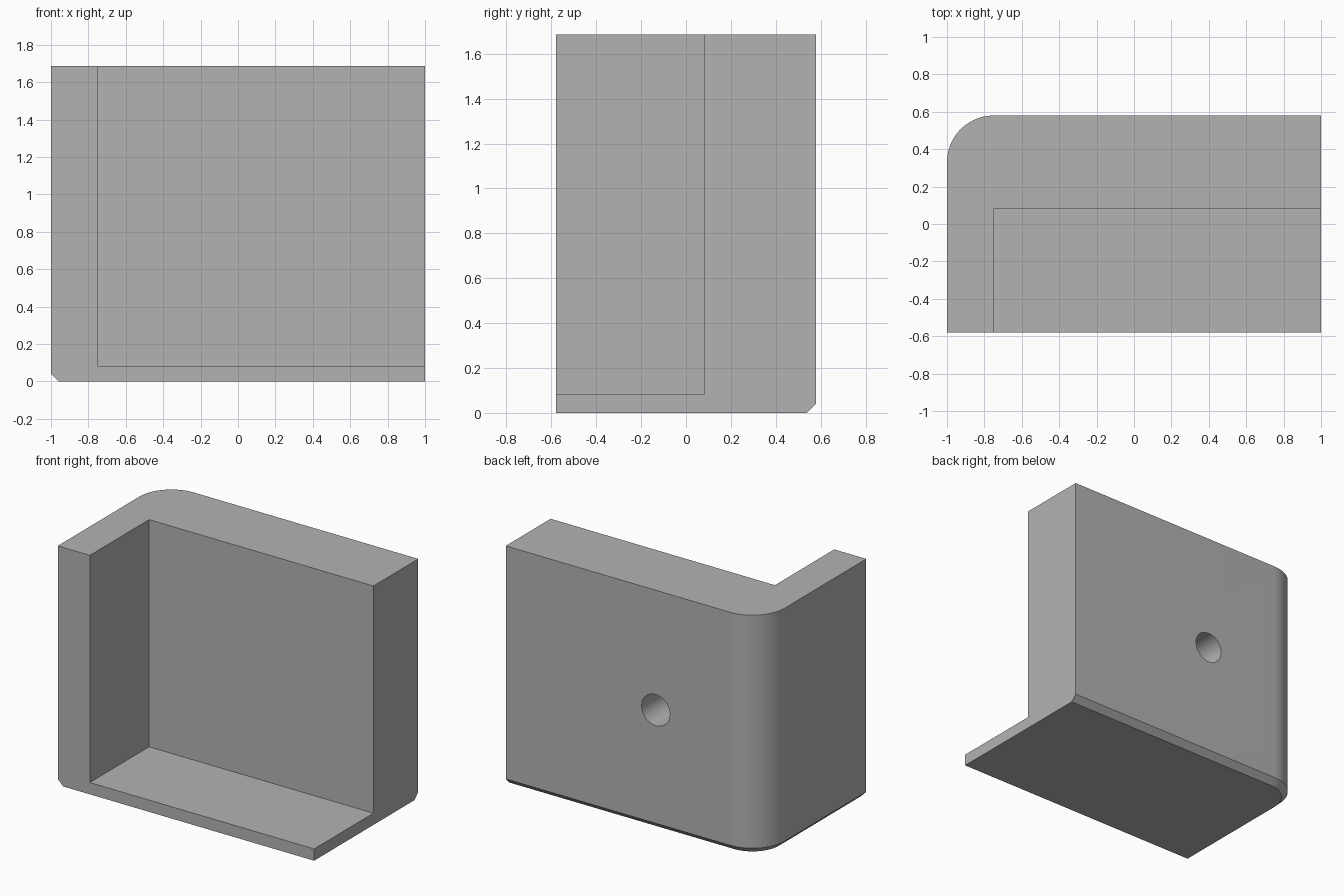
import bpy
import bmesh
import math
from mathutils import Matrix

cube = bpy.data.objects.get("Cube")
if cube:
    bpy.data.objects.remove(cube, do_unlink=True)

HALF_X, HALF_Y, HEIGHT = 1.0, 0.58, 1.685
SIDE_WALL, BACK_WALL, FLOOR = 0.25, 0.5, 0.083
CORNER, CHAMFER = 0.25, 0.042
HOLE_X, HOLE_Z, HOLE_RADIUS, HOLE_DEPTH = -0.17, 0.84, 0.11, 0.35
ARC_STEPS = 24

grey = bpy.data.materials.new("plain_grey")
grey.use_nodes = True
colour = (0.45, 0.45, 0.45, 1)
grey.diffuse_color = colour
grey.node_tree.nodes["Principled BSDF"].inputs["Base Color"].default_value = colour


def finish(name, bm):
    bmesh.ops.recalc_face_normals(bm, faces=bm.faces)
    mesh = bpy.data.meshes.new(name)
    bm.to_mesh(mesh)
    bm.free()
    mesh.materials.append(grey)
    obj = bpy.data.objects.new(name, mesh)
    bpy.context.collection.objects.link(obj)
    return obj


def outline(inset):
    """Plan outline with one rounded corner, inset on the back and right sides."""
    cx, cy, r = -HALF_X + CORNER, HALF_Y - CORNER, CORNER - inset
    points = [(-HALF_X + inset, -HALF_Y), (HALF_X, -HALF_Y), (HALF_X, HALF_Y - inset)]
    for i in range(ARC_STEPS + 1):
        a = math.pi / 2 * (1 + i / ARC_STEPS)
        points.append((cx + r * math.cos(a), cy + r * math.sin(a)))
    return points


# Solid body: stacked outlines make the bottom chamfer and the upright walls
bm = bmesh.new()
rings = [[bm.verts.new((x, y, z)) for x, y in outline(inset)]
         for z, inset in ((0, CHAMFER), (CHAMFER, 0), (HEIGHT, 0))]
for low, high in zip(rings, rings[1:]):
    for i in range(len(low)):
        j = (i + 1) % len(low)
        bm.faces.new((low[i], low[j], high[j], high[i]))
bm.faces.new(rings[0])
bm.faces.new(rings[-1])
bracket = finish("corner_bracket", bm)

# Cutter for the open recess at the front, top and left
bm = bmesh.new()
bmesh.ops.create_cube(bm, size=2)
for v in bm.verts:
    v.co.x = HALF_X + 1 if v.co.x > 0 else -HALF_X + SIDE_WALL
    v.co.y = HALF_Y - BACK_WALL if v.co.y > 0 else -HALF_Y - 1
    v.co.z = HEIGHT + 1 if v.co.z > 0 else FLOOR
recess = finish("recess_cutter", bm)

# Cutter for the blind hole in the back
bm = bmesh.new()
bmesh.ops.create_cone(
    bm, cap_ends=True, segments=48, radius1=HOLE_RADIUS, radius2=HOLE_RADIUS,
    depth=2 * HOLE_DEPTH,
    matrix=Matrix.Translation((HOLE_X, HALF_Y, HOLE_Z)) @ Matrix.Rotation(math.pi / 2, 4, "X"))
hole = finish("hole_cutter", bm)

# Carve the body, then smooth the round surfaces
bpy.ops.object.select_all(action="DESELECT")
bpy.context.view_layer.objects.active = bracket
bracket.select_set(True)
for cutter in (recess, hole):
    cutter.hide_render = True
    mod = bracket.modifiers.new(cutter.name, "BOOLEAN")
    mod.operation = "DIFFERENCE"
    mod.solver = "EXACT"
    mod.object = cutter
    bpy.ops.object.modifier_apply(modifier=mod.name)
    bpy.data.objects.remove(cutter, do_unlink=True)
bpy.ops.object.shade_smooth_by_angle(angle=math.radians(30))
